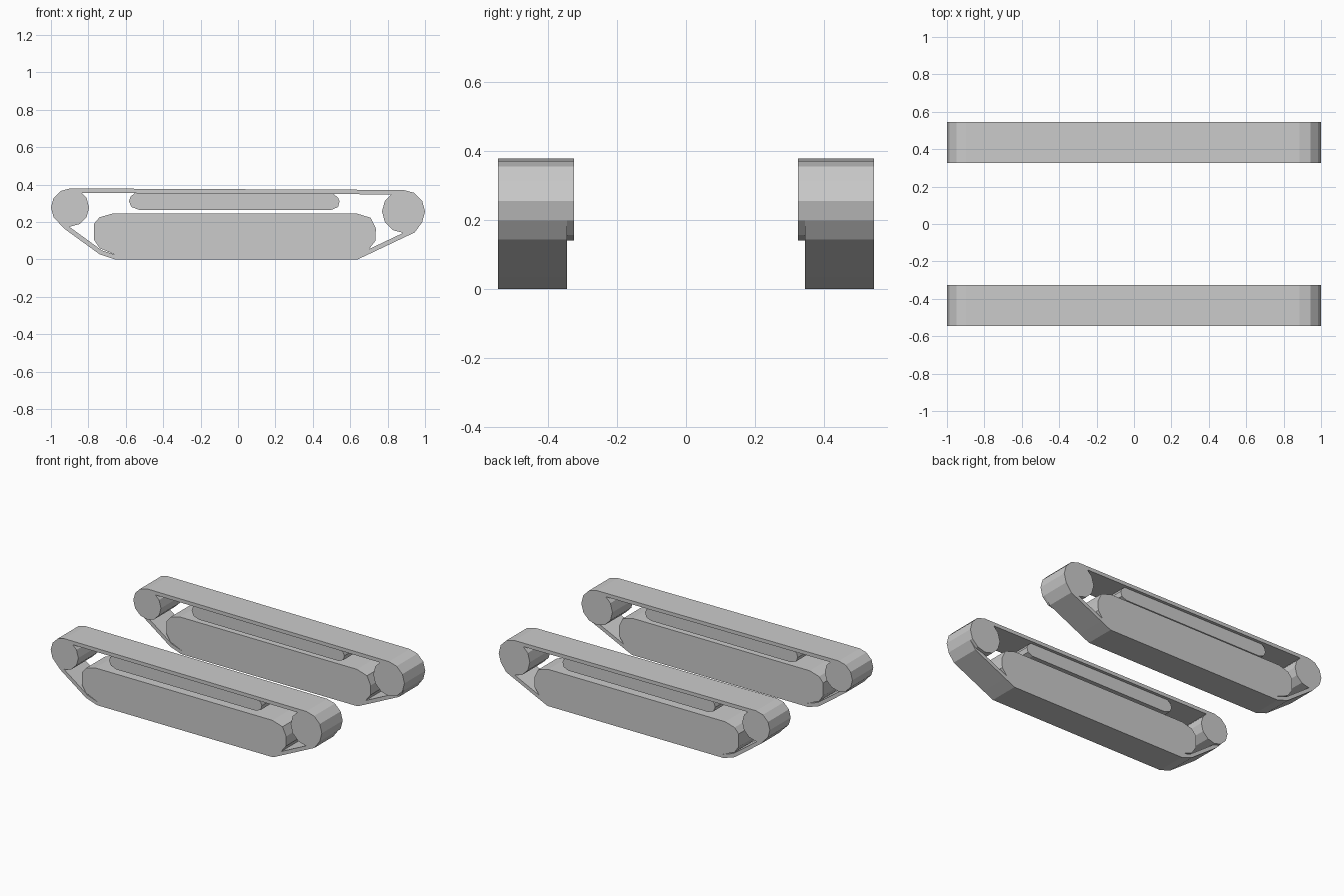
import bpy, bmesh, math
from mathutils import Vector

if "Cube" in bpy.data.objects:
    bpy.data.objects.remove(bpy.data.objects["Cube"])

# Front track sits at negative y; a mirror modifier makes the rear one.
OUTER, INNER, RECESS = 0.545, 0.325, 0.02


def prism(name, profile, y_in, y_out):
    """Extrude an (x, z) profile along y and mirror it to the other side."""
    bm = bmesh.new()
    face = bm.faces.new([bm.verts.new((x, -y_out, z)) for x, z in profile])
    ext = bmesh.ops.extrude_face_region(bm, geom=[face])
    moved = [v for v in ext["geom"] if isinstance(v, bmesh.types.BMVert)]
    bmesh.ops.translate(bm, verts=moved, vec=(0, y_out - y_in, 0))
    bmesh.ops.recalc_face_normals(bm, faces=bm.faces)
    mesh = bpy.data.meshes.new(name)
    bm.to_mesh(mesh)
    bm.free()
    obj = bpy.data.objects.new(name, mesh)
    bpy.context.collection.objects.link(obj)
    mod = obj.modifiers.new("Mirror", "MIRROR")
    mod.use_axis = (False, True, False)
    mod.use_mirror_merge = False
    return obj


def arc(cx, cz, r, start, stop):
    """Points on a twelve-sided wheel, by corner index."""
    step = 1 if stop >= start else -1
    return [(cx + r * math.cos(math.radians(30 * i)),
             cz + r * math.sin(math.radians(30 * i)))
            for i in range(start, stop + step, step)]


def strip(points, t):
    """Thicken a clockwise open path towards its right-hand side."""
    pts = [Vector(p) for p in points]
    inner = []
    for i, p in enumerate(pts):
        normals = []
        for a, b in ((i - 1, i), (i, i + 1)):
            if a >= 0 and b < len(pts):
                d = (pts[b] - pts[a]).normalized()
                normals.append(Vector((d.y, -d.x)))
        n = sum(normals, Vector((0, 0))).normalized()
        inner.append(p + n * (t / n.dot(normals[0])))
    return [tuple(p) for p in pts + inner[::-1]]


LEFT = (-0.898, 0.277, 0.102)
RIGHT = (0.885, 0.256, 0.115)

# End wheels
prism("left_end_wheel", arc(*LEFT, 0, 11), INNER, OUTER)
prism("right_end_wheel", arc(*RIGHT, 0, 11), INNER, OUTER)

# Track belt: wide upper run around both wheels, narrower lower run
left_wrap = arc(*LEFT, 7, 3)
right_wrap = arc(*RIGHT, 3, -1)
prism("upper_belt", strip(left_wrap + right_wrap, 0.024), INNER, OUTER)
lower_path = [right_wrap[-1], (0.945, 0.144), (0.715, 0.035), (0.64, 0),
              (-0.66, 0), (-0.74, 0.027), (-0.93, 0.165), left_wrap[0]]
prism("lower_belt", strip(lower_path, 0.024), INNER + RECESS, OUTER)

# Lower wheel block resting on the belt
prism("lower_block", [
    (-0.77, 0.19), (-0.74, 0.225), (-0.67, 0.245), (0.635, 0.245),
    (0.71, 0.222), (0.737, 0.165), (0.735, 0.10), (0.70, 0.054),
    (0.635, 0.024), (-0.655, 0.024), (-0.74, 0.06), (-0.77, 0.105),
], INNER + RECESS, OUTER)

# Upper return-roller block under the top run
prism("upper_block", [
    (-0.55, 0.356), (-0.575, 0.335), (-0.583, 0.31), (-0.57, 0.28),
    (-0.53, 0.265), (0.50, 0.265), (0.535, 0.28), (0.543, 0.31),
    (0.535, 0.33), (0.51, 0.35),
], INNER + RECESS, OUTER - RECESS)
